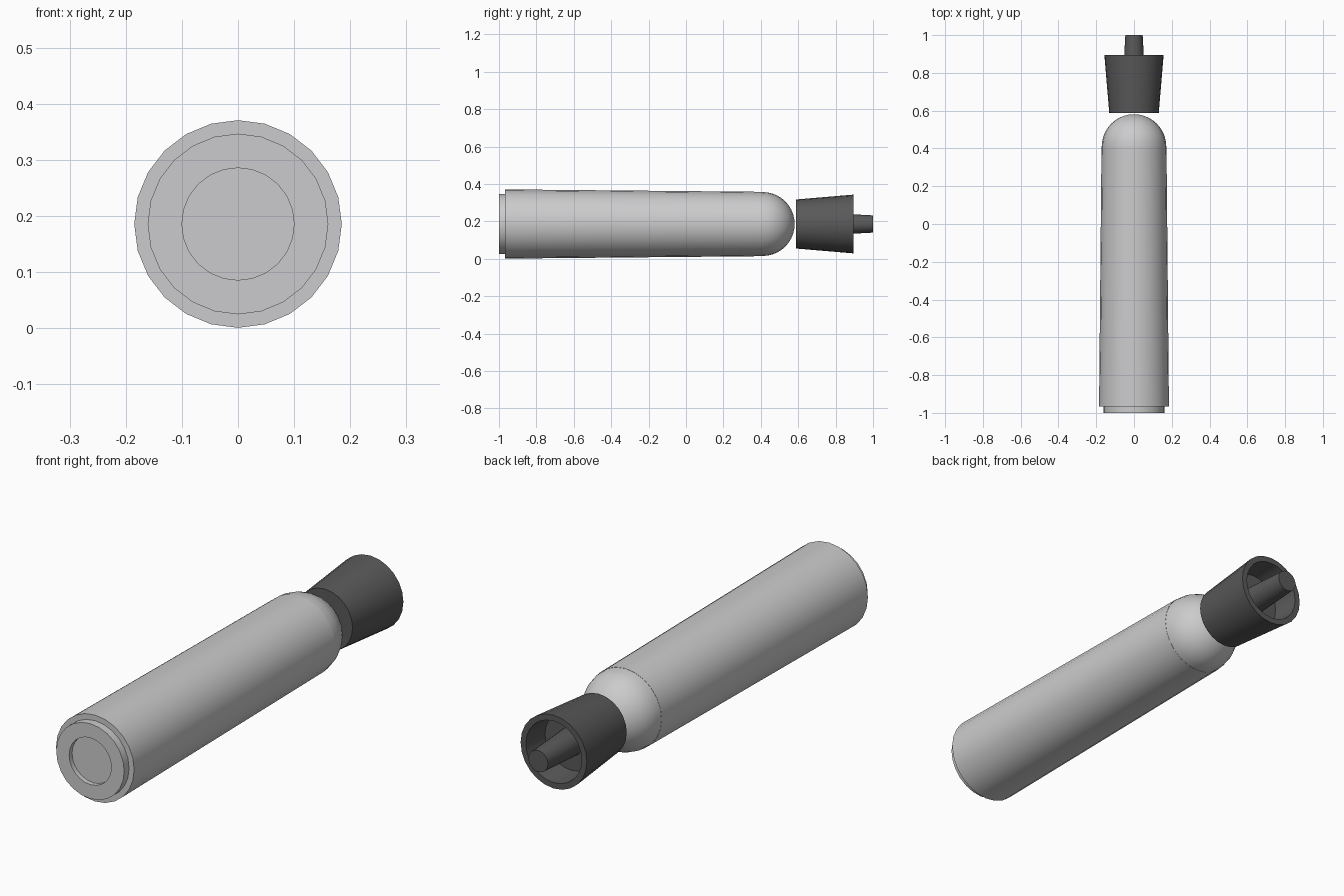
import bpy, bmesh, math

cube = bpy.data.objects.get("Cube")
if cube:
    bpy.data.objects.remove(cube, do_unlink=True)

AXIS_Z = 0.186


def make_material(name, colour):
    mat = bpy.data.materials.new(name)
    mat.use_nodes = True
    mat.diffuse_color = colour
    mat.node_tree.nodes["Principled BSDF"].inputs["Base Color"].default_value = colour
    return mat


def lathe(name, profile, mat, sides=24):
    """Spin (radius, y) points round the long axis; zero radius closes an end."""
    bm = bmesh.new()
    verts = [bm.verts.new((0, y, r)) for r, y in profile]
    edges = [bm.edges.new(pair) for pair in zip(verts, verts[1:])]
    bmesh.ops.spin(bm, geom=verts + edges, cent=(0, 0, 0), axis=(0, 1, 0),
                   angle=math.tau, steps=sides, use_duplicate=False)
    bmesh.ops.remove_doubles(bm, verts=bm.verts, dist=0.0005)
    bmesh.ops.recalc_face_normals(bm, faces=bm.faces)
    mesh = bpy.data.meshes.new(name)
    bm.to_mesh(mesh)
    bm.free()
    mesh.materials.append(mat)
    obj = bpy.data.objects.new(name, mesh)
    obj.location.z = AXIS_Z
    bpy.context.collection.objects.link(obj)
    bpy.ops.object.select_all(action="DESELECT")
    obj.select_set(True)
    bpy.context.view_layer.objects.active = obj
    bpy.ops.object.shade_smooth_by_angle(angle=math.radians(30))
    return obj


metal = make_material("light grey metal", (0.6, 0.6, 0.61, 1))
rubber = make_material("dark grey plastic", (0.1, 0.1, 0.1, 1))

# Tapered body with a stepped, recessed front end
lathe("body", [(0, -0.98), (0.1, -0.98), (0.1, -1), (0.161, -1),
               (0.161, -0.967), (0.185, -0.967), (0.172, 0.41), (0, 0.41)], metal)

# Hemispherical end of the body
R = 0.171
dome = [(R * math.cos(a), 0.41 + R * math.sin(a))
        for a in (math.pi / 2 * i / 10 for i in range(11))]
lathe("dome_end", dome, metal)

# Flared cap, hollow at the back
lathe("cap", [(0, 0.588), (0.131, 0.588), (0.157, 0.895), (0.132, 0.895),
              (0.122, 0.78), (0, 0.78)], rubber)

# Pin standing in the hollow of the cap
lathe("cap_pin", [(0, 0.775), (0.058, 0.775), (0.046, 1), (0, 1)], rubber)
